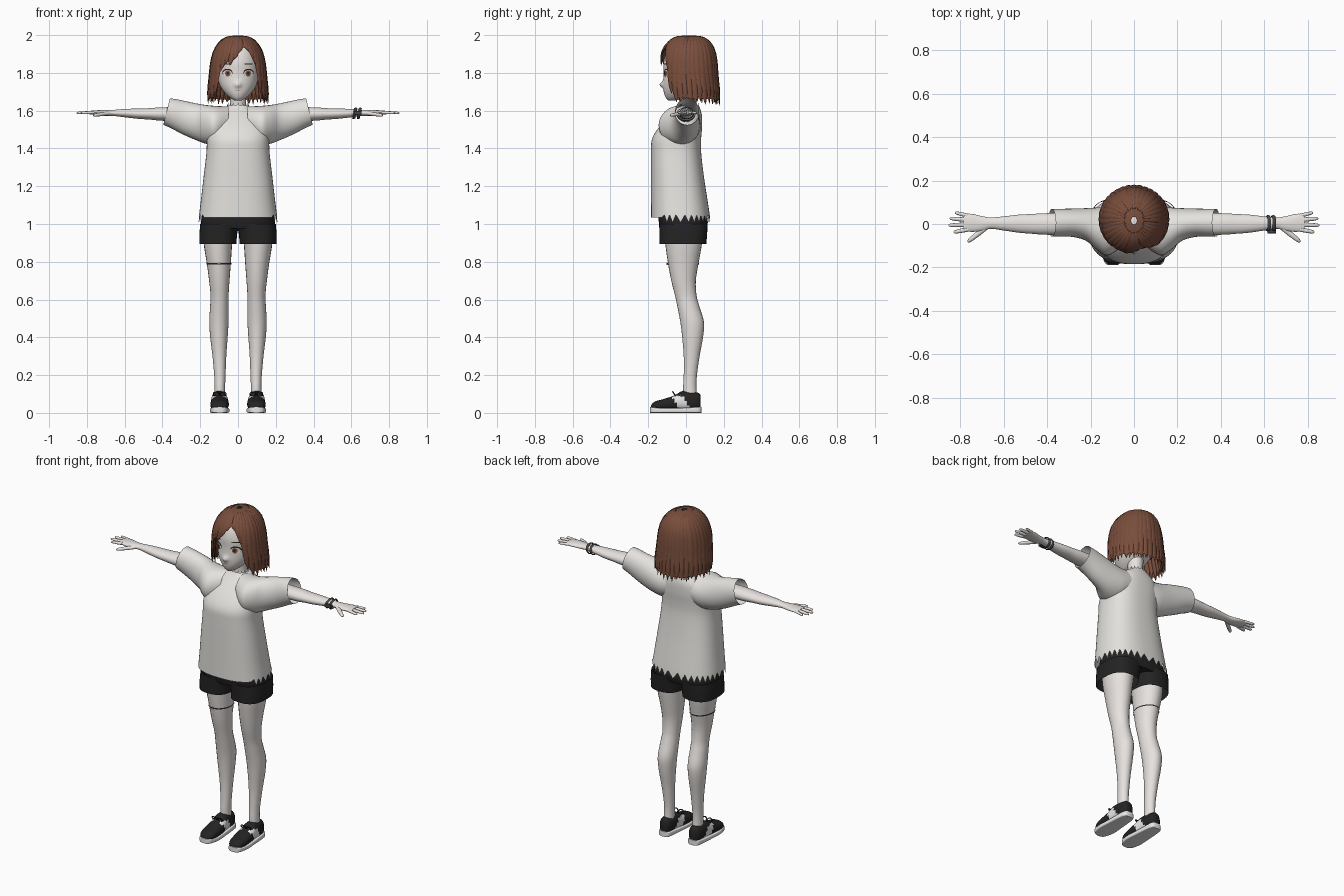
import bpy, bmesh, math, random
from math import sin, cos, pi, radians, copysign, sqrt
from mathutils import Vector

random.seed(4)
cube = bpy.data.objects.get("Cube")
if cube:
    bpy.data.objects.remove(cube, do_unlink=True)


def material(name, r, g, b):
    m = bpy.data.materials.new(name)
    m.use_nodes = True
    m.diffuse_color = (r, g, b, 1)
    bsdf = next(n for n in m.node_tree.nodes if n.type == 'BSDF_PRINCIPLED')
    bsdf.inputs["Base Color"].default_value = (r, g, b, 1)
    return m


skin = material("pale skin", .82, .78, .75)
cloth = material("off white cloth", .78, .76, .73)
brown = material("brown hair", .19, .075, .045)
black = material("black fabric", .017, .017, .018)
white = material("white", .8, .8, .8)
iris = material("eye brown", .25, .09, .05)
lash = material("dark lash", .03, .015, .012)
red = material("lip red", .5, .17, .14)
steel = material("dark steel", .06, .055, .055)


def interp(rows, t):
    """Linear lookup in ascending rows; returns the values after the key."""
    for a, b in zip(rows, rows[1:]):
        if t <= b[0]:
            break
    f = min(1, max(0, (t - a[0]) / (b[0] - a[0])))
    return [p + (q - p) * f for p, q in zip(a[1:], b[1:])]


def resample(rows, k=4):
    """Smooth curve through the given section rows."""
    out = []
    for i in range(len(rows) - 1):
        group = [rows[max(i - 1, 0)], rows[i], rows[i + 1], rows[min(i + 2, len(rows) - 1)]]
        for j in range(k):
            t = j / k
            out.append(tuple(b + .5 * t * (c - a + t * (2 * a - 5 * b + 4 * c - d + t * (3 * (b - c) + d - a)))
                             for a, b, c, d in zip(*group)))
    return out + [rows[-1]]


def sym(rows):
    return [(t, -w, w, y0, y1) for t, w, y0, y1 in rows]


def section(axis, t, a0, a1, b0, b1, slant=0, p=2, n=24):
    """Superellipse section between the given limits, across an axis."""
    pts = []
    for i in range(n):
        c, s = cos(2 * pi * i / n), sin(2 * pi * i / n)
        a = (a0 + a1) / 2 + (a1 - a0) / 2 * copysign(abs(c) ** (2 / p), c)
        db = (b1 - b0) / 2 * copysign(abs(s) ** (2 / p), s)
        b, u = (b0 + b1) / 2 + db, t + slant * db
        pts.append(Vector({'x': (u, a, b), 'y': (a, u, b), 'z': (a, b, u)}[axis]))
    return pts


def add_rings(bm, rings, caps=True, mat=0):
    rows = [[bm.verts.new(p) for p in r] for r in rings]
    faces = []
    for r, q in zip(rows, rows[1:]):
        for i in range(len(r)):
            j = (i + 1) % len(r)
            faces.append(bm.faces.new((r[i], r[j], q[j], q[i])))
    if caps:
        faces += [bm.faces.new(rows[0]), bm.faces.new(rows[-1])]
    for f in faces:
        f.material_index = mat
    return rows


def loft(bm, axis, rows, caps=True, mat=0, p=2, n=24, k=4):
    return add_rings(bm, [section(axis, *r, p=p, n=n) for r in resample(rows, k)], caps, mat)


def sweep(bm, pts, sides, widths, thicks, n=8, mat=0):
    """Flattened tube along a path; sides gives the width direction."""
    rings = []
    for i, p in enumerate(pts):
        tangent = (pts[min(i + 1, len(pts) - 1)] - pts[max(i - 1, 0)]).normalized()
        side = sides[i].normalized()
        up = side.cross(tangent).normalized()
        rings.append([p + side * widths[i] * cos(2 * pi * j / n) + up * thicks[i] * sin(2 * pi * j / n)
                      for j in range(n)])
    add_rings(bm, rings, True, mat)


def finish(bm, name, mats, mirror=False, angle=45):
    bmesh.ops.recalc_face_normals(bm, faces=bm.faces[:])
    mesh = bpy.data.meshes.new(name)
    bm.to_mesh(mesh)
    bm.free()
    ob = bpy.data.objects.new(name, mesh)
    bpy.context.collection.objects.link(ob)
    for m in mats:
        mesh.materials.append(m)
    bpy.ops.object.select_all(action='DESELECT')
    ob.select_set(True)
    bpy.context.view_layer.objects.active = ob
    bpy.ops.object.shade_smooth_by_angle(angle=radians(angle))
    if mirror:
        ob.modifiers.new("mirror", 'MIRROR').use_mirror_merge = False
    return ob


# Head with a small nose
HEAD = resample([(1.655, .02, -.095, -.05), (1.67, .045, -.108, 0), (1.70, .075, -.118, .05),
                 (1.74, .098, -.121, .09), (1.80, .112, -.118, .12), (1.86, .115, -.118, .13),
                 (1.92, .10, -.10, .12), (1.965, .06, -.06, .09)], 5)
bm = bmesh.new()
loft(bm, 'z', sym(HEAD), n=48, k=1)
for v in bm.verts:
    if v.co.y < 0:
        v.co.y -= .02 * math.exp(-(v.co.x ** 2 + (v.co.z - 1.738) ** 2) / .0002)
finish(bm, "head", [skin], angle=60)

bm = bmesh.new()
loft(bm, 'z', sym([(1.56, .09, -.04, .07), (1.61, .05, -.03, .06), (1.65, .042, -.03, .055), (1.72, .045, -.04, .06)]))
finish(bm, "neck", [skin])


# Face details as thin plates that follow the face
def plate(bm, cx, cz, rx, rz, off, mat, n=20):
    def at(x, z):
        w, y0, y1 = interp(HEAD, z)
        return bm.verts.new((x, (y0 + y1) / 2 - (y1 - y0) / 2 * sqrt(max(0, 1 - (x / w) ** 2)) - off, z))
    mid = at(cx, cz)
    rim = [at(cx + rx * cos(2 * pi * i / n), cz + rz * sin(2 * pi * i / n)) for i in range(n)]
    for i in range(n):
        bm.faces.new((mid, rim[i], rim[(i + 1) % n])).material_index = mat


bm = bmesh.new()
for x, z, rx, rz, off, mat in [(.056, 1.801, .027, .021, .002, 0), (.056, 1.797, .024, .018, .004, 1),
                               (.054, 1.797, .014, .017, .006, 2), (.054, 1.798, .006, .008, .008, 0),
                               (.056, 1.847, .024, .003, .003, 0)]:
    plate(bm, x, z, rx, rz, off, mat)
finish(bm, "eyes", [lash, white, iris], mirror=True)
bm = bmesh.new()
plate(bm, 0, 1.708, .013, .0025, .003, 0)
finish(bm, "mouth", [red])

# Hair: a cap with an opening for the face, covered in tapered locks
HAIR = resample([(1.63, .168, -.13, .185), (1.70, .165, -.14, .182), (1.78, .155, -.145, .173),
                 (1.85, .147, -.145, .168), (1.91, .132, -.132, .158), (1.95, .11, -.108, .14),
                 (1.98, .08, -.075, .11), (1.995, .04, -.035, .07), (2.0, .004, .01, .02)])
ENDS = [(-180, 1.635), (-60, 1.65), (-46, 1.70), (-40, 1.79), (-25, 1.835), (-8, 1.85), (8, 1.905),
        (16, 1.915), (28, 1.89), (40, 1.82), (48, 1.70), (60, 1.65), (180, 1.635)]


def hair_point(a, z, s=.95):
    w, y0, y1 = interp(HAIR, z)
    return Vector((s * w * sin(radians(a)), (y0 + y1) / 2 - s * (y1 - y0) / 2 * cos(radians(a)), z))


def hair_lock(bm, a, width, s):
    end = interp(ENDS, a)[0] + random.uniform(-.01, .012)
    swing = 0 if abs(a) > 42 else (8 if a > 12 else -8)
    pts, sides, widths = [], [], []
    for j in range(13):
        u = j / 12
        z = 1.993 - (1.993 - end) * u ** 1.6
        b = a + swing * u * u
        pts.append(hair_point(b, z, s))
        sides.append(Vector((cos(radians(b)), sin(radians(b)), 0)))
        widths.append(width * interp(HAIR, z)[0] / .16 * max(.04, sqrt(1 - u ** 5)))
    sweep(bm, pts, sides, widths, [w * .36 for w in widths])


bm = bmesh.new()
rings = []
for j in range(15):
    ring = []
    for i in range(90):
        a = -180 + 4 * i
        ring.append(hair_point(a, 1.999 - (1.979 - interp(ENDS, a)[0]) * (j / 14) ** 1.8))
    rings.append(ring)
add_rings(bm, rings, False)
count = 36
for i in range(count):
    a = -180 + 360 * i / count
    hair_lock(bm, a, random.uniform(.021, .027), .955)
    if abs(a) > 55:
        hair_lock(bm, a + 5, .02, .87)
finish(bm, "hair", [brown])

# Loose shirt: body with ragged hem and collar, plus wide sleeves
bm = bmesh.new()
rows = loft(bm, 'z', sym([(1.035, .208, -.185, .128), (1.12, .197, -.185, .115), (1.25, .182, -.185, .095),
                          (1.38, .167, -.185, .08), (1.45, .165, -.18, .08), (1.51, .16, -.145, .085),
                          (1.57, .13, -.09, .085), (1.61, .08, -.05, .075), (1.625, .055, -.038, .068)]),
            caps=False, p=2.5, n=64)
for i, v in enumerate(rows[0]):
    if v.co.y > -.12:
        v.co.z = 1.05 if i % 2 else 1.008
for i, v in enumerate(rows[-1]):
    v.co.z = 1.642 if i % 4 == 0 else 1.627
finish(bm, "shirt_body", [cloth])

bm = bmesh.new()
loft(bm, 'x', [(.05, -.10, .075, 1.45, 1.622, 0), (.12, -.145, .078, 1.42, 1.625, 0),
               (.17, -.12, .076, 1.425, 1.63, 0), (.22, -.078, .073, 1.445, 1.637, -.05),
               (.28, -.06, .071, 1.475, 1.648, -.15), (.34, -.058, .07, 1.508, 1.66, -.22),
               (.378, -.058, .07, 1.525, 1.665, -.25)], caps=False, n=32)
finish(bm, "shirt_sleeves", [cloth], mirror=True)

# Shorts
bm = bmesh.new()
loft(bm, 'z', [(.895, .008, .205, -.14, .108), (.95, .004, .204, -.141, .112), (1.0, -.01, .2, -.142, .115)],
     caps=False, p=2.6, n=32)
finish(bm, "shorts_legs", [black], mirror=True)
bm = bmesh.new()
loft(bm, 'z', sym([(.975, .19, -.135, .108), (1.02, .195, -.145, .115), (1.09, .175, -.14, .09)]), p=2.6, n=32)
finish(bm, "shorts_hips", [black])

# Legs
LEG = [(.08, .068, .125, -.015, .058), (.14, .068, .124, -.015, .055), (.2, .066, .126, -.012, .058),
       (.3, .062, .135, -.012, .072), (.4, .055, .147, -.02, .09), (.48, .05, .152, -.03, .095),
       (.56, .05, .148, -.045, .072), (.62, .05, .145, -.058, .056), (.7, .045, .153, -.078, .052),
       (.79, .038, .165, -.095, .066), (.9, .03, .182, -.11, .085), (1.0, .015, .185, -.115, .09)]
bm = bmesh.new()
loft(bm, 'z', LEG)
finish(bm, "legs", [skin], mirror=True)

# Thin band on the right thigh with a small charm
bm = bmesh.new()
loft(bm, 'z', [(.786, -.168, -.035, -.098, .069), (.793, -.168, -.035, -.098, .069)], caps=False, k=1)
sweep(bm, [Vector((-.1, y, .79)) for y in (-.097, -.103)], [Vector((1, 0, 0))] * 2, [.008] * 2, [.006] * 2, mat=1)
finish(bm, "thigh_band", [black, red])

# Arms with palms, fingers and thumbs
bm = bmesh.new()
loft(bm, 'x', [(.15, -.05, .05, 1.54, 1.62), (.385, -.05, .05, 1.546, 1.618), (.47, -.045, .046, 1.553, 1.613),
               (.53, -.04, .043, 1.557, 1.611), (.60, -.03, .035, 1.565, 1.609), (.66, -.022, .03, 1.572, 1.604),
               (.70, -.032, .036, 1.572, 1.603), (.75, -.036, .047, 1.577, 1.602), (.785, -.03, .045, 1.581, 1.599)])
for start, tip, r in [((.765, -.025, 1.59), (.832, -.038, 1.588), .010), ((.77, -.003, 1.59), (.856, -.006, 1.588), .010),
                      ((.77, .019, 1.59), (.85, .026, 1.588), .010), ((.765, .038, 1.59), (.826, .053, 1.588), .009),
                      ((.685, -.018, 1.586), (.767, -.083, 1.575), .012)]:
    a, b = Vector(start), Vector(tip)
    side = (b - a).cross(Vector((0, 0, 1)))
    radii = [r, r, r * .85, r * .6, r * .1]
    sweep(bm, [a.lerp(b, u) for u in (0, .4, .8, .95, 1)], [side] * 5, radii, [q * .85 for q in radii], n=10)
finish(bm, "arms", [skin], mirror=True)

# Bracelet of two slanted rings and a charm on the left wrist
bm = bmesh.new()
for x in (.618, .642):
    loft(bm, 'x', [(x - .008, -.032, .038, 1.559, 1.613, .2), (x, -.036, .042, 1.555, 1.617, .2),
                   (x + .008, -.032, .038, 1.559, 1.613, .2)], caps=False, k=2)
loft(bm, 'x', [(.615, -.043, -.025, 1.577, 1.597), (.655, -.043, -.025, 1.577, 1.597)], p=5, k=1)
finish(bm, "bracelet", [steel])

# Shoes: dark upper with pale side panels, lace loops, pale sole
bm = bmesh.new()
loft(bm, 'y', [(-.186, .075, .118, .012, .04), (-.165, .057, .138, .012, .06), (-.12, .049, .146, .012, .073),
               (-.06, .05, .144, .012, .093), (-.02, .056, .141, .012, .115), (.03, .06, .138, .012, .112),
               (.065, .066, .131, .012, .106), (.078, .078, .118, .015, .095)], p=2.4, n=32)
for f in bm.faces:
    c = f.calc_center_median()
    if abs(c.y + .03 + .5 * (c.z - .06)) < .03 and c.z < .088:
        f.material_index = 1
for sx in (-1, 1):
    pts = [Vector((.097 + sx * (.018 - .016 * cos(t * pi / 6)), -.062 - .008 * sin(t * pi / 6), .1 + .012 * sin(t * pi / 6)))
           for t in range(13)]
    sweep(bm, pts, [Vector((0, 1, 0))] * 13, [.004] * 13, [.003] * 13, n=6)
finish(bm, "shoe_uppers", [black, white], mirror=True)

bm = bmesh.new()
loft(bm, 'y', [(-.19, .078, .116, 0, .03), (-.175, .06, .137, 0, .03), (-.12, .046, .149, 0, .026),
               (-.05, .05, .146, 0, .026), (.03, .057, .141, 0, .03), (.07, .064, .134, 0, .032),
               (.082, .078, .118, 0, .032)], p=6, n=32)
finish(bm, "shoe_soles", [white], mirror=True)
